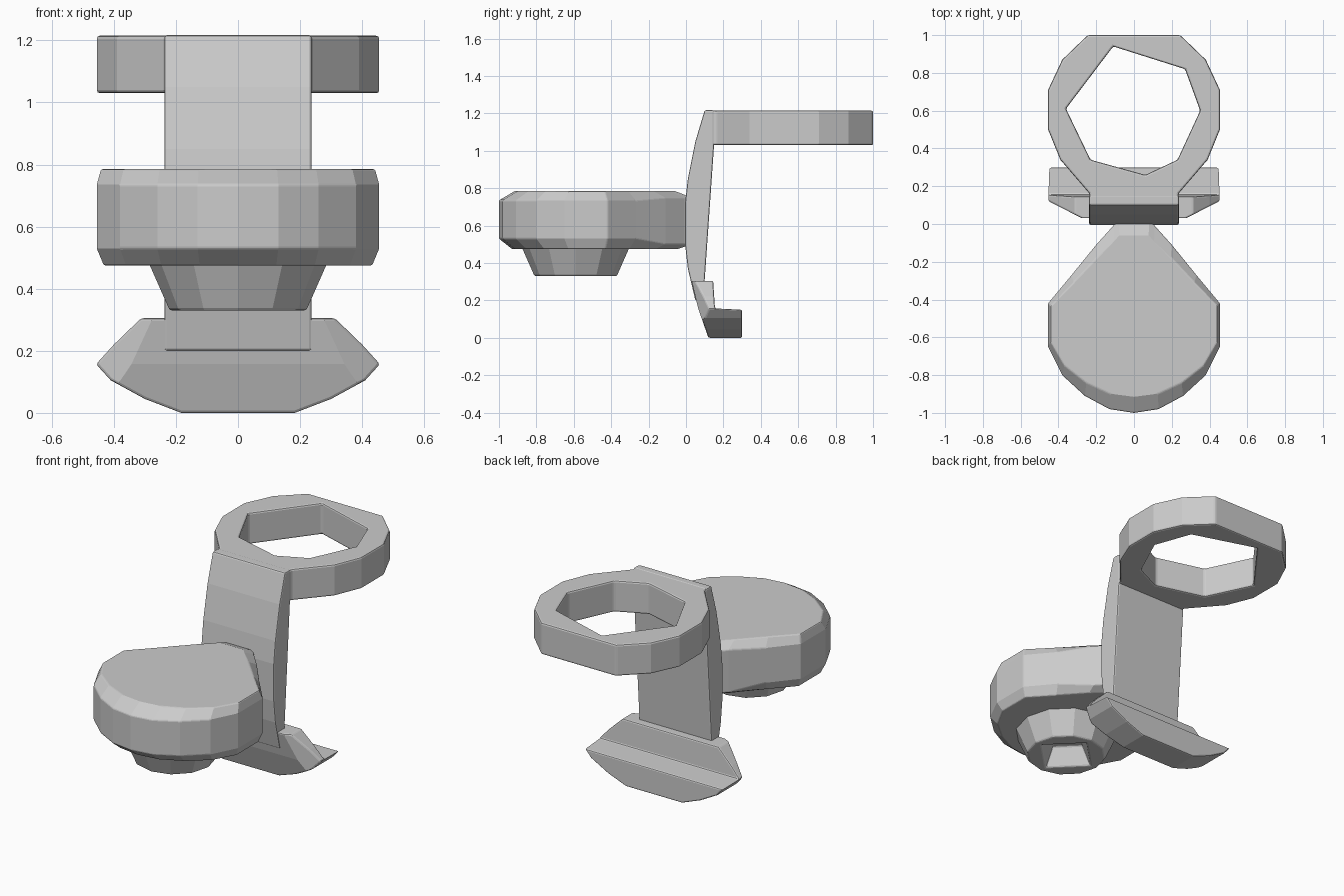
import bpy, bmesh
from mathutils import Vector

if "Cube" in bpy.data.objects:
    bpy.data.objects.remove(bpy.data.objects["Cube"])


def loft(name, rings):
    """Closed solid through rings of equal vertex count."""
    bm = bmesh.new()
    loops = [[bm.verts.new(p) for p in r] for r in rings]
    n = len(loops[0])
    for a, b in zip(loops, loops[1:]):
        for i in range(n):
            j = (i + 1) % n
            bm.faces.new((a[i], a[j], b[j], b[i]))
    bm.faces.new(loops[0][::-1])
    bm.faces.new(loops[-1])
    bmesh.ops.recalc_face_normals(bm, faces=bm.faces)
    me = bpy.data.meshes.new(name)
    bm.to_mesh(me)
    bm.free()
    ob = bpy.data.objects.new(name, me)
    bpy.context.collection.objects.link(ob)
    return ob


def prism(name, pts, axis, lo, hi):
    """Extrude a 2D outline along x, y or z."""
    def ring(h):
        return [{'x': (h, a, b), 'y': (a, h, b), 'z': (a, b, h)}[axis] for a, b in pts]
    return loft(name, [ring(lo), ring(hi)])


def mirror(half):
    """Complete a right-half outline across x = 0."""
    return half + [(-x, y) for x, y in reversed(half) if abs(x) > 1e-6]


def apply(ob, mod):
    bpy.context.view_layer.objects.active = ob
    bpy.ops.object.modifier_apply(modifier=mod.name)


def boolean(ob, tool, op):
    m = ob.modifiers.new("bool", 'BOOLEAN')
    m.operation, m.object, m.solver = op, tool, 'EXACT'
    apply(ob, m)
    bpy.data.objects.remove(tool)


def bevel(ob, width=0.01):
    m = ob.modifiers.new("bevel", 'BEVEL')
    m.width, m.segments, m.limit_method, m.angle_limit = width, 2, 'ANGLE', 0.6


# top ring with an irregular opening
ring = prism("top_ring", mirror([(0.235, 0.11), (0.235, 0.16), (0.39, 0.34), (0.455, 0.50),
             (0.455, 0.71), (0.38, 0.87), (0.245, 1.0)]), 'z', 1.03, 1.215)
hole = prism("ring_cutter", [(-0.11, 0.94), (0.27, 0.82), (0.35, 0.60), (0.23, 0.34),
             (0.06, 0.26), (-0.23, 0.34), (-0.36, 0.61)], 'z', 0.9, 1.4)
boolean(ring, hole, 'DIFFERENCE')
bevel(ring)

# curved upright
stem = prism("upright", [(0.10, 1.217), (0.05, 1.05), (0.01, 0.85), (-0.005, 0.72), (-0.005, 0.5),
             (0.01, 0.37), (0.05, 0.2), (0.09, 0.2), (0.10, 0.31), (0.15, 1.03), (0.15, 1.217)],
             'x', -0.237, 0.237)
bevel(stem, 0.008)

# thick disc, chamfered mostly at front and neck
outline = mirror([(0.08, 0.03), (0.11, -0.01), (0.20, -0.11), (0.33, -0.27), (0.455, -0.42),
                  (0.455, -0.65), (0.38, -0.80), (0.26, -0.91), (0.13, -0.98), (0.0, -1.0)])


def disc_ring(z, sx, sy, lift=0.0):
    return [(x * sx, -0.5 + (y + 0.5) * sy, z + (lift if y > -0.15 else 0)) for x, y in outline]


disc = loft("disc", [disc_ring(0.475, 0.95, 0.86), disc_ring(0.53, 1, 1, -0.03),
                     disc_ring(0.735, 1, 1, 0.015), disc_ring(0.785, 0.97, 0.83)])
bevel(disc, 0.006)


# tapered boss under the disc with a pyramid socket
def cone(name, sides, z0, z1, r0, r1):
    bpy.ops.mesh.primitive_cone_add(vertices=sides, radius1=r0, radius2=r1, depth=z1 - z0,
                                    location=(0, -0.59, (z0 + z1) / 2))
    ob = bpy.context.object
    ob.name = name
    return ob


boss = cone("boss", 12, 0.33, 0.50, 0.22, 0.295)
socket = cone("socket_cutter", 4, 0.31, 0.44, 0.19, 0.12)
boolean(boss, socket, 'DIFFERENCE')
bevel(boss, 0.008)

# winged foot: side profile trimmed by front and top outlines
foot = prism("foot", [(0.03, 0.305), (0.145, 0.305), (0.155, 0.157), (0.30, 0.15), (0.30, 0.0),
             (0.12, 0.0), (0.065, 0.157)], 'x', -0.5, 0.5)
boolean(foot, prism("front_trim", mirror([(0.18, -0.001), (0.30, 0.045), (0.41, 0.105), (0.457, 0.157),
        (0.40, 0.22), (0.31, 0.307)]), 'y', -0.2, 0.5), 'INTERSECT')
boolean(foot, prism("top_trim", mirror([(0.236, 0.01), (0.46, 0.125), (0.46, 0.4)]),
        'z', -0.1, 0.5), 'INTERSECT')
bevel(foot, 0.008)
